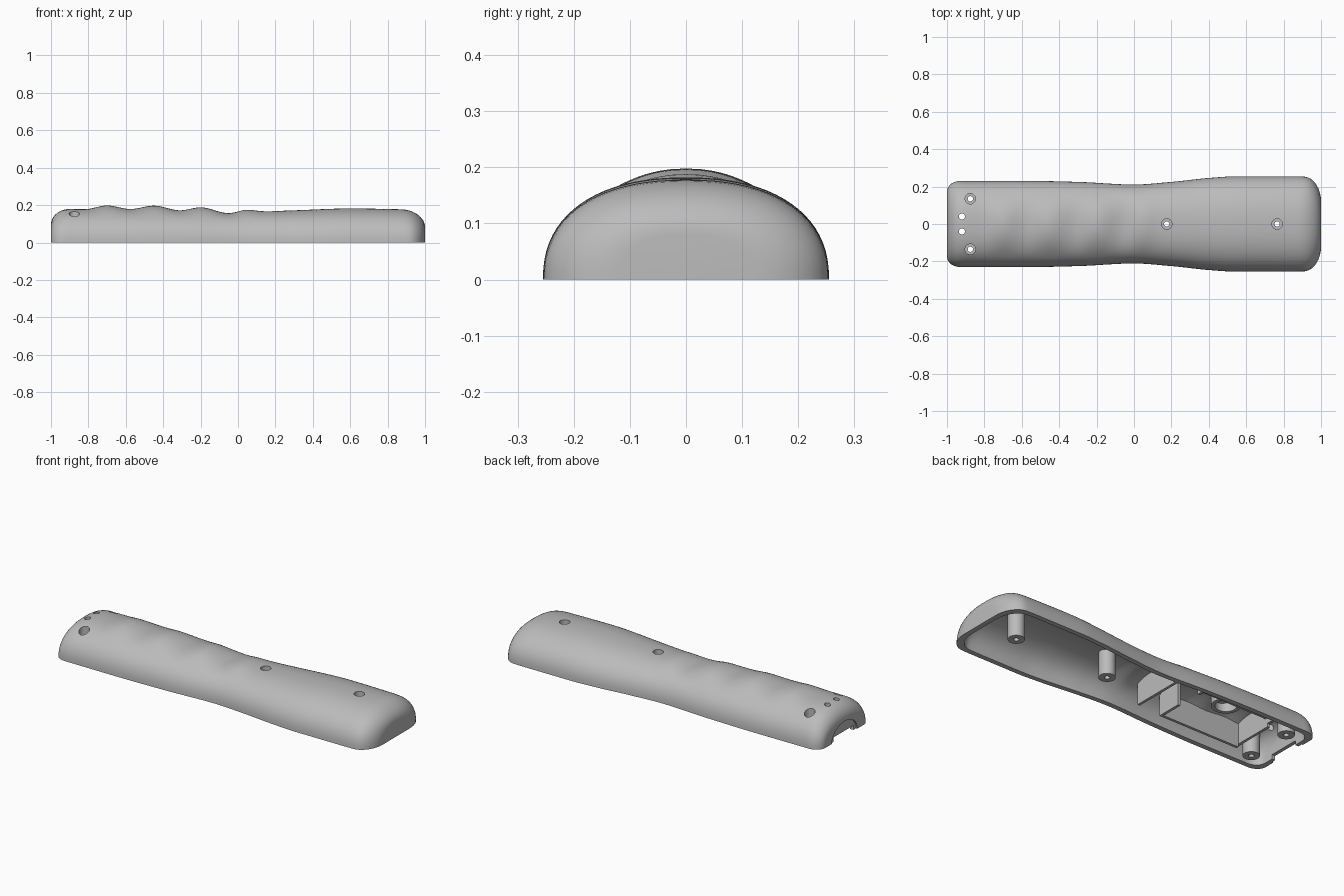
import bpy, bmesh, math

if "Cube" in bpy.data.objects:
    bpy.data.objects.remove(bpy.data.objects["Cube"])

grey = bpy.data.materials.new("light_grey")
grey.diffuse_color = (0.5, 0.5, 0.5, 1)
grey.use_nodes = True
grey.node_tree.nodes["Principled BSDF"].inputs["Base Color"].default_value = grey.diffuse_color

# Outline control points: half width, base height and ridged crown height along x
WIDTH = [(-1, .234), (-.9, .23), (-.6, .231), (-.3, .225), (0, .211), (.2, .225),
         (.4, .246), (.55, .255), (.85, .255), (1, .25)]
BASE = [(-1, .18), (-.8, .18), (-.4, .176), (0, .165), (.3, .172), (.6, .182), (.85, .178), (1, .172)]
CROWN = [(-1, .18), (-.82, .178), (-.7, .198), (-.575, .179), (-.45, .197), (-.31, .172),
         (-.2, .188), (-.05, .157), (.05, .175), (.14, .167), (.3, .172), (.6, .182), (.85, .178), (1, .172)]


def curve(pts, x):
    """Smooth interpolation that keeps peaks and troughs at the control points."""
    n = len(pts)

    def slope(i):
        if i in (0, n - 1):
            return 0
        a = (pts[i][1] - pts[i-1][1]) / (pts[i][0] - pts[i-1][0])
        b = (pts[i+1][1] - pts[i][1]) / (pts[i+1][0] - pts[i][0])
        return 0 if a * b <= 0 else 2 * a * b / (a + b)
    i = max(k for k in range(n - 1) if k == 0 or pts[k][0] <= x)
    (x0, y0), (x1, y1) = pts[i], pts[i+1]
    d = x1 - x0
    t = (x - x0) / d
    return (y0 * (2*t**3 - 3*t*t + 1) + slope(i) * d * (t**3 - 2*t*t + t)
            + y1 * (3*t*t - 2*t**3) + slope(i+1) * d * (t**3 - t*t))


def rounding(x, left, right):
    """Amount removed near each end by an elliptical corner (radius, depth)."""
    r, a = left if x < 0 else right
    u = 1 - abs(x)
    return 0 if u >= r else a * (1 - math.sqrt(max(0, 1 - (1 - u / r) ** 2)))


def section(x, t):
    """Half-superellipse cross-section at x, inset by t."""
    w = curve(WIDTH, x) - rounding(x, (.08, .06), (.09, .13)) - t
    h = curve(BASE, x) - rounding(x, (.1, .085), (.12, .09)) - t
    ridge = curve(CROWN, x) - curve(BASE, x)
    pts = []
    for i in range(41):
        a = math.pi * i / 40
        c, s = math.cos(a), max(0, math.sin(a))
        y = w * math.copysign(abs(c) ** (2 / 2.3), c)
        z = h * s ** (2 / 2.3)
        z += ridge * max(0, 1 - (y / .17) ** 2) ** 1.5
        pts.append((x * (1 - t), y, z if 0 < i < 40 else 0))
    return pts


ends = [1 - .12 * (1 - math.cos(math.pi / 2 * i / 10)) for i in range(10)]
XS = [-e for e in ends] + [-.88 + 1.76 * i / 110 for i in range(111)] + ends[::-1]


def finish(name, bm, smooth=None):
    bmesh.ops.recalc_face_normals(bm, faces=bm.faces)
    me = bpy.data.meshes.new(name)
    bm.to_mesh(me)
    bm.free()
    me.materials.append(grey)
    ob = bpy.data.objects.new(name, me)
    bpy.context.collection.objects.link(ob)
    return ob


def loft(bm, t):
    """Rows of vertices skinned into an open-bottomed hull; returns the rows."""
    rows = [[bm.verts.new(p) for p in section(x, t)] for x in XS]
    for a, b in zip(rows, rows[1:]):
        for i in range(40):
            bm.faces.new((a[i], a[i+1], b[i+1], b[i]))
    bm.faces.new(rows[0])
    bm.faces.new(rows[-1])
    return rows


def border(rows):
    return [r[0] for r in rows] + [r[-1] for r in rows[::-1]]


def box(name, x0, x1, y0, y1, z0, z1):
    bm = bmesh.new()
    bmesh.ops.create_cube(bm, size=1)
    for v in bm.verts:
        v.co = ((x0 + x1) / 2 + v.co.x * (x1 - x0), (y0 + y1) / 2 + v.co.y * (y1 - y0),
                (z0 + z1) / 2 + v.co.z * (z1 - z0))
    return finish(name, bm)


def cylinder(name, x, y, r, z0, z1):
    bm = bmesh.new()
    bmesh.ops.create_cone(bm, cap_ends=True, segments=32, radius1=r, radius2=r, depth=z1 - z0)
    bmesh.ops.translate(bm, verts=bm.verts, vec=(x, y, (z0 + z1) / 2))
    return finish(name, bm)


def boolean(ob, cutter, op):
    bpy.context.view_layer.objects.active = ob
    m = ob.modifiers.new("cut", 'BOOLEAN')
    m.operation, m.object, m.solver = op, cutter, 'EXACT'
    bpy.ops.object.modifier_apply(modifier=m.name)


def smooth(ob):
    bpy.ops.object.select_all(action='DESELECT')
    ob.select_set(True)
    bpy.context.view_layer.objects.active = ob
    bpy.ops.object.shade_smooth_by_angle(angle=math.radians(35))


# Hollow shell: outer and inner hulls joined by a flat rim
bm = bmesh.new()
outer, inner = border(loft(bm, 0)), border(loft(bm, .028))
for i in range(len(outer)):
    j = (i + 1) % len(outer)
    bm.faces.new((outer[i], outer[j], inner[j], inner[i]))
shell = finish("shell", bm)

# Trim volume that keeps inside parts under the roof
bm = bmesh.new()
bm.faces.new(border(loft(bm, .014)))
trim = finish("trim_volume", bm)

# Screw posts, with countersunk holes through the roof
SCREWS = [(-.875, .135), (-.875, -.135), (.175, 0), (.765, 0)]
cutters, posts = [], []
for x, y in SCREWS:
    cutters += [cylinder("counterbore", x, y, .028, .06, .3), cylinder("screw_bore", x, y, .014, -.1, .3)]
    post = cylinder("screw_post", x, y, .043, .002, .25)
    boolean(post, trim, 'INTERSECT')
    posts.append(post)
for c in cutters:
    boolean(shell, c, 'DIFFERENCE')
    for p, (x, y) in zip(posts, SCREWS):
        if (c.data.vertices[0].co.xy - p.data.vertices[0].co.xy).length < .12:
            boolean(p, c, 'DIFFERENCE')

# Indicator holes, cable notch and shallow arched recess in the narrow end
cutters += [cylinder("light_hole", -.92, s * .04, .016, .08, .3) for s in (-1, 1)]
cutters.append(box("cable_notch", -1.1, -.95, -.09, .09, -.05, .025))
arch = cylinder("arch_recess", 0, 0, .115, -.05, .05)
for v in arch.data.vertices:
    v.co = (-1.042 + v.co.z, v.co.x, v.co.y * .75)
cutters.append(arch)
for c in cutters[-4:]:
    boolean(shell, c, 'DIFFERENCE')

# Inner ribs and compartment walls
ribs = [box("cross_rib", -.13, -.115, -.11, .22, .003, .25),
        box("compartment_front_wall", -.285, -.27, -.11, .02, .003, .25),
        box("compartment_side_wall", -.77, -.27, -.125, -.11, .003, .25),
        box("compartment_low_wall", -.77, -.33, .1, .115, .07, .25),
        box("compartment_end_wall", -.785, -.77, -.125, .115, .02, .25),
        box("support_rib", -.345, -.33, .1, .22, .05, .25),
        box("end_rib", -.785, -.77, .1, .22, .04, .25)]

# Round button seat under the roof
seat = cylinder("button_seat", -.58, .02, .075, .11, .25)
hollow = cylinder("seat_hollow", -.58, .02, .055, .0, .3)
cutters.append(hollow)
boolean(seat, hollow, 'DIFFERENCE')
for r in ribs + [seat]:
    boolean(r, trim, 'INTERSECT')

for ob in [shell, seat] + posts:
    smooth(ob)
for c in cutters + [trim]:
    bpy.data.objects.remove(c, do_unlink=True)
